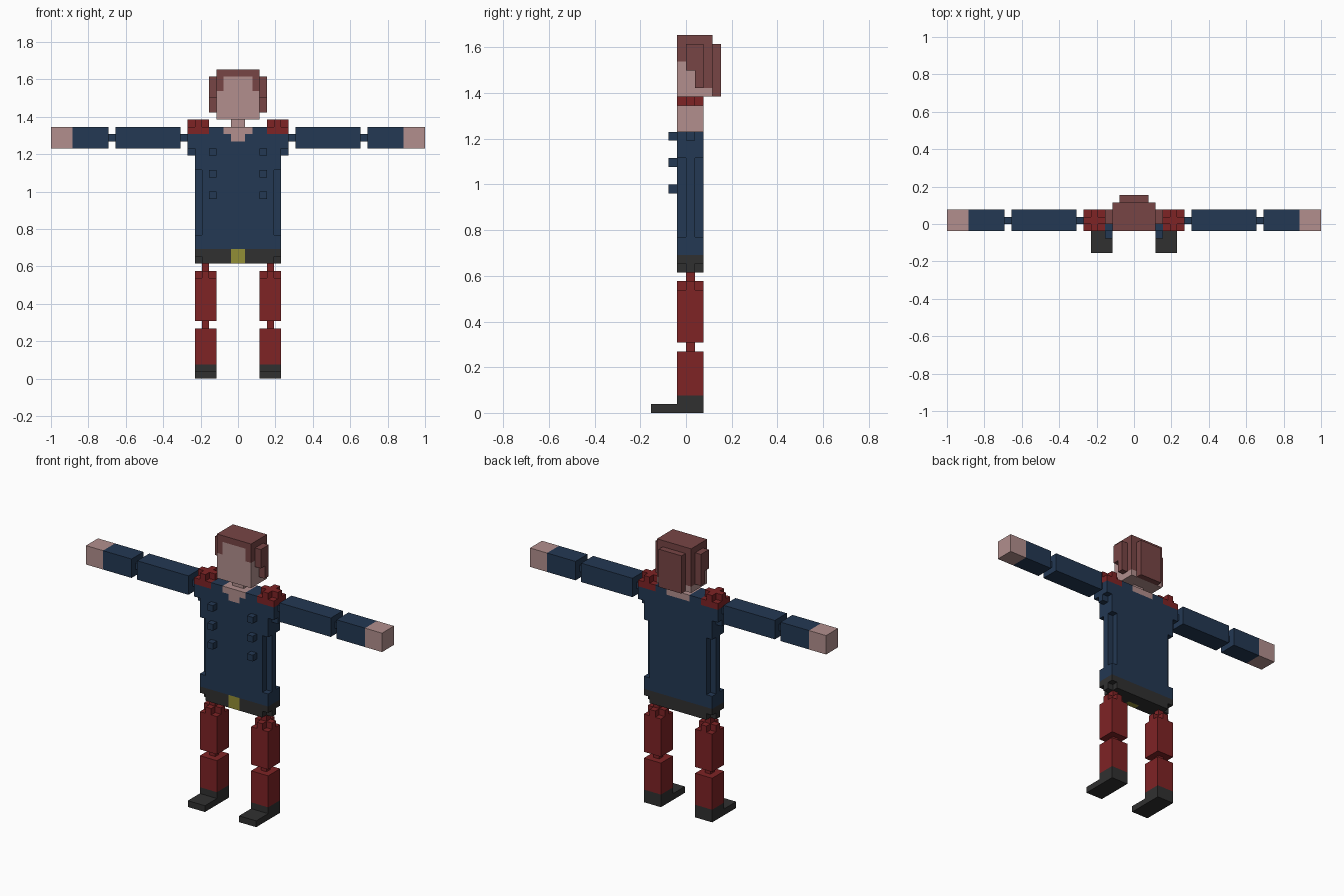
import bpy, bmesh, math
from mathutils import Vector

if "Cube" in bpy.data.objects:
    bpy.data.objects.remove(bpy.data.objects["Cube"])

U = 1 / 26  # size of one block


def material(name, r, g, b):
    m = bpy.data.materials.new(name)
    lin = [((c / 255 + 0.055) / 1.055) ** 2.4 for c in (r, g, b)]
    m.diffuse_color = (*lin, 1)
    m.use_nodes = True
    m.node_tree.nodes["Principled BSDF"].inputs["Base Color"].default_value = m.diffuse_color
    return m


SKIN = material("skin", 178, 143, 141)
NAVY = material("navy_cloth", 35, 56, 83)
RED = material("red_cloth", 126, 35, 37)
HAIR = material("brown_hair", 119, 69, 69)
DARK = material("dark_leather", 48, 48, 48)
GOLD = material("gold", 146, 142, 54)

SIDES = [Vector(d) for d in ((1, 0, 0), (-1, 0, 0), (0, 1, 0), (0, -1, 0), (0, 0, 1), (0, 0, -1))]


def blocks(boxes, mirror):
    """Unit cells filled by boxes (x0, x1, y0, y1, z0, z1)."""
    cells = set()
    for x0, x1, y0, y1, z0, z1 in boxes:
        for x in range(x0, x1):
            for y in range(y0, y1):
                for z in range(z0, z1):
                    cells.add((x, y, z))
                    if mirror:
                        cells.add((-x - 1, y, z))
    return cells


def part(name, mat, boxes, cuts=(), mirror=False):
    """Outer skin of the filled cells, merged into large flat faces."""
    cells = blocks(boxes, mirror) - blocks(cuts, mirror)
    bm = bmesh.new()
    for c in sorted(cells):
        mid = Vector(c) + Vector((0.5, 0.5, 0.5))
        for d in SIDES:
            if tuple(int(v) for v in Vector(c) + d) in cells:
                continue
            a = Vector((d.y, d.z, d.x))
            b = d.cross(a)
            corners = [mid + (d + a * s + b * t) / 2 for s, t in ((-1, -1), (1, -1), (1, 1), (-1, 1))]
            bm.faces.new([bm.verts.new(p * U) for p in corners])
    bmesh.ops.remove_doubles(bm, verts=bm.verts, dist=1e-4)
    bmesh.ops.dissolve_limit(bm, angle_limit=math.radians(1), verts=bm.verts, edges=bm.edges)
    me = bpy.data.meshes.new(name)
    bm.to_mesh(me)
    bm.free()
    me.materials.append(mat)
    ob = bpy.data.objects.new(name, me)
    bpy.context.collection.objects.link(ob)
    return ob


def corner_cuts(x0, x1, z0, z1):
    """Front and back corner notches along an edge."""
    return [(x0, x1, -1, 0, z0, z1), (x0, x1, 1, 2, z0, z1)]


# legs
part("shoes", DARK, [(3, 6, -1, 2, 0, 2), (3, 6, -4, -1, 0, 1)], mirror=True)
part("lower_legs", RED, [(3, 6, -1, 2, 2, 7), (4, 5, 0, 1, 7, 8)], mirror=True)
part("upper_legs", RED, [(3, 6, -1, 2, 8, 15), (4, 5, 0, 1, 15, 16)],
     corner_cuts(3, 4, 14, 15) + corner_cuts(5, 6, 14, 15), mirror=True)

# belt with buckle
part("belt", DARK, [(-6, 6, -1, 2, 16, 18)],
     corner_cuts(5, 6, 16, 17) + [(-1, 1, -1, 0, 16, 18)], mirror=True)
part("buckle", GOLD, [(-1, 1, -1, 0, 16, 18)])

# coat with grooved sides, notched shoulders and an open neckline
neckline = [(-2, 2, -1, 2, 34, 35), (-1, 1, -1, 0, 33, 34)]
part("coat", NAVY, [(0, 6, -1, 2, 18, 34), (0, 4, -1, 2, 34, 35), (6, 7, -1, 2, 31, 34)],
     corner_cuts(5, 6, 20, 29) + corner_cuts(6, 7, 31, 32) + neckline, mirror=True)
part("buttons", NAVY, [(3, 4, -2, -1, z, z + 1) for z in (25, 28, 31)], mirror=True)
part("epaulettes", RED, [(4, 7, -1, 2, 34, 36)],
     corner_cuts(4, 5, 35, 36) + corner_cuts(6, 7, 35, 36), mirror=True)

# arms
part("upper_arms", NAVY, [(7, 8, 0, 1, 33, 34), (8, 17, -1, 2, 32, 35)], mirror=True)
part("lower_arms", NAVY, [(17, 18, 0, 1, 33, 34), (18, 23, -1, 2, 32, 35)], mirror=True)
part("hands", SKIN, [(23, 26, -1, 2, 32, 35)], mirror=True)

# neck and head
part("neck", SKIN, neckline + [(-1, 1, 0, 1, 35, 36)])
brow = [(2, 3, -1, 2, 40, 42)]
part("head", SKIN, [(0, 3, -1, 2, 36, 42), (0, 3, 2, 3, 36, 37)], brow, mirror=True)
part("hair", HAIR, brow + [
    (0, 3, -1, 3, 42, 43),   # crown
    (3, 4, 0, 2, 39, 42),    # temples
    (3, 4, 1, 2, 37, 39),    # sideburns
    (0, 3, 2, 3, 37, 42),    # back
    (0, 2, 3, 4, 36, 42),    # back lock
], mirror=True)
